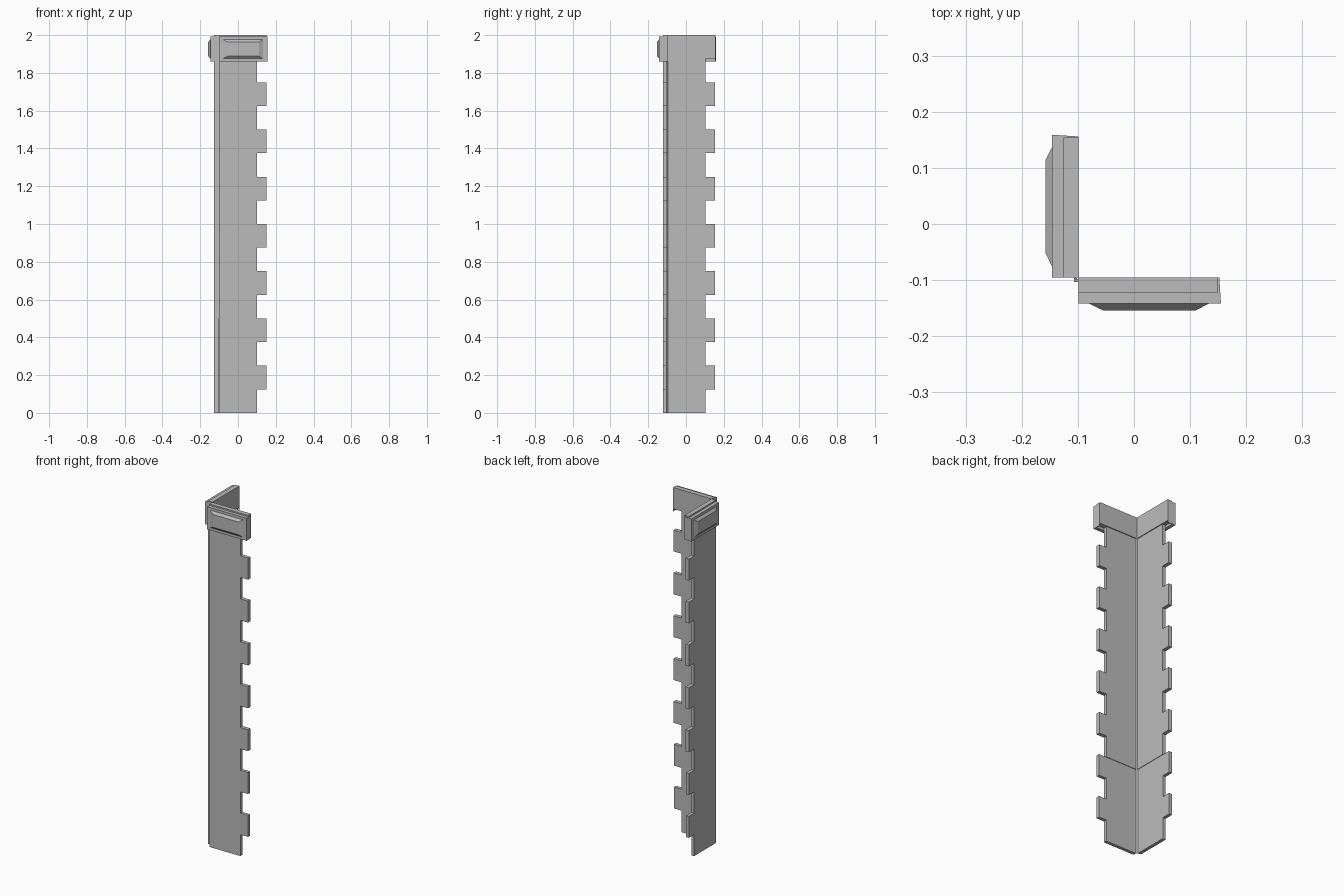
import bpy, bmesh
from mathutils import Vector

if "Cube" in bpy.data.objects:
    bpy.data.objects.remove(bpy.data.objects["Cube"])

grey = bpy.data.materials.new("plain_grey")
grey.use_nodes = True
colour = (0.5, 0.5, 0.5, 1)
grey.diffuse_color = colour
grey.node_tree.nodes["Principled BSDF"].inputs["Base Color"].default_value = colour

START, INNER, OUTER, FACE = -0.099, -0.095, -0.122, -0.142
SHIFT = START - INNER      # offset of the diagonal mirror line
STEP = 0.125               # tooth height


def swap(p):
    """Mirror a point of the front wing onto the side wing."""
    return Vector((p.y + SHIFT, p.x - SHIFT, p.z))


def finish(name, bm, mirror=False):
    if mirror:
        for v in bm.verts:
            v.co = swap(v.co)
    bmesh.ops.recalc_face_normals(bm, faces=bm.faces[:])
    mesh = bpy.data.meshes.new(name)
    bm.to_mesh(mesh)
    bm.free()
    mesh.materials.append(grey)
    bpy.context.collection.objects.link(bpy.data.objects.new(name, mesh))


def prism(points, direction):
    bm = bmesh.new()
    face = bm.faces.new([bm.verts.new(p) for p in points])
    new = bmesh.ops.extrude_face_region(bm, geom=[face])["geom"]
    verts = [e for e in new if isinstance(e, bmesh.types.BMVert)]
    bmesh.ops.translate(bm, verts=verts, vec=direction)
    return bm


def toothed_wall(first, last, inner):
    """Wall section whose free edge steps in and out every tooth height."""
    pts = [(START, OUTER, first * STEP)]
    for i in range(first, last):
        x = 0.15 if i % 2 else 0.1
        pts += [(x, OUTER, i * STEP), (x, OUTER, (i + 1) * STEP)]
    pts.append((START, OUTER, last * STEP))
    return prism(pts, (0, inner - OUTER, 0))


def cap():
    """Outer band that wraps the end of the top tooth."""
    plan = [(START, OUTER), (START, FACE), (0.155, FACE),
            (0.152, INNER), (0.15, INNER), (0.15, OUTER)]
    return prism([(x, y, 1.86) for x, y in plan], (0, 0, 0.132))


def raised_panel():
    """Bevelled panel on the band."""
    bm = bmesh.new()
    rings = []
    for x0, x1, z0, z1, y in ((-0.08, 0.133, 1.875, 1.977, FACE),
                              (-0.055, 0.11, 1.889, 1.963, -0.154)):
        rings.append([bm.verts.new((x, y, z)) for x, z in
                      ((x0, z0), (x1, z0), (x1, z1), (x0, z1))])
    low, high = rings
    bm.faces.new(low)
    bm.faces.new(high)
    for i in range(4):
        j = (i + 1) % 4
        bm.faces.new((low[i], low[j], high[j], high[i]))
    return bm


# Wall tiers, each set slightly further back on the inside than the one above
tiers = {"lower": (0, 4, -0.103), "middle": (4, 15, -0.1), "top": (15, 16, INNER)}

for side, mirror in (("front", False), ("side", True)):
    for tier, spec in tiers.items():
        finish(f"{side}_wall_{tier}", toothed_wall(*spec), mirror)
    finish(f"{side}_cap", cap(), mirror)
    finish(f"{side}_cap_panel", raised_panel(), mirror)

# Narrow strip joining the walls along the inside corner
for tier in ("lower", "middle"):
    first, last, inner = tiers[tier]
    a = Vector((START, inner, first * STEP))
    b = swap(a)
    back = Vector((b.x, a.y, a.z))
    finish(f"corner_strip_{tier}", prism([a, b, back], (0, 0, (last - first) * STEP)))
